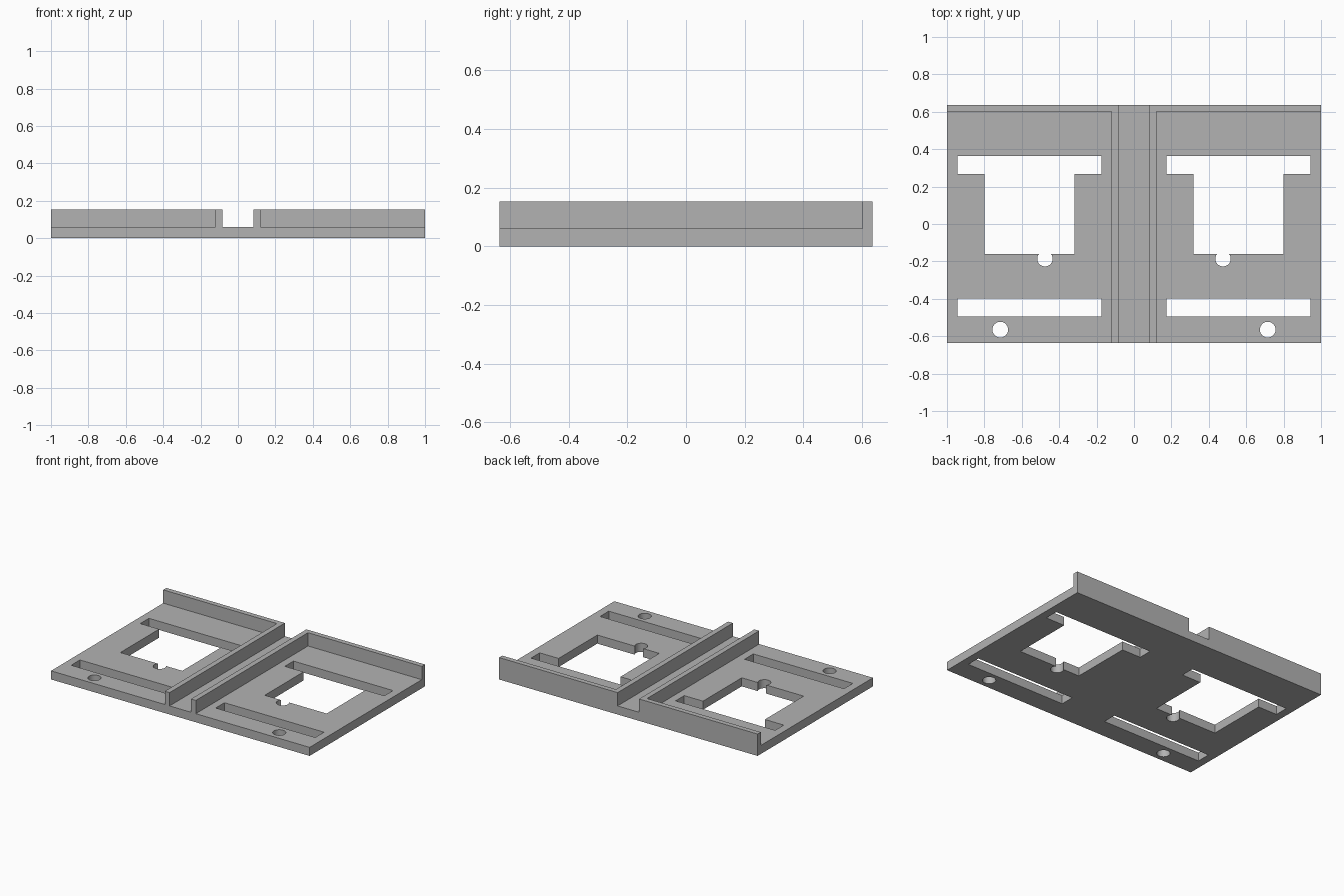
import bpy
import math

if "Cube" in bpy.data.objects:
    bpy.data.objects.remove(bpy.data.objects["Cube"], do_unlink=True)

WIDTH, DEPTH = 1.0, 0.637      # half sizes
FLOOR, TOP = 0.06, 0.153       # plate thickness and wall height

grey = bpy.data.materials.new("plain grey")
grey.use_nodes = True
colour = (0.45, 0.45, 0.45, 1)
grey.diffuse_color = colour
grey.node_tree.nodes["Principled BSDF"].inputs["Base Color"].default_value = colour


def box(name, x0, x1, y0, y1, z0, z1):
    bpy.ops.mesh.primitive_cube_add(
        size=1, location=((x0 + x1) / 2, (y0 + y1) / 2, (z0 + z1) / 2))
    ob = bpy.context.object
    ob.name = name
    ob.scale = (x1 - x0, y1 - y0, z1 - z0)
    bpy.ops.object.transform_apply(location=True, rotation=False, scale=True)
    ob.data.materials.append(grey)
    return ob


def hole(name, x, y, radius):
    bpy.ops.mesh.primitive_cylinder_add(
        vertices=40, radius=radius, depth=0.4, location=(x, y, 0))
    ob = bpy.context.object
    ob.name = name
    ob.data.materials.append(grey)
    return ob


def cut(target, cutter):
    cutter.hide_render = True
    mod = target.modifiers.new("cut", "BOOLEAN")
    mod.operation = "DIFFERENCE"
    mod.solver = "EXACT"
    mod.object = cutter
    bpy.context.view_layer.objects.active = target
    bpy.ops.object.modifier_apply(modifier=mod.name)
    bpy.data.objects.remove(cutter, do_unlink=True)


def side_box(name, side, x0, x1, *rest):
    a, b = sorted((side * x0, side * x1))
    return box(name, a, b, *rest)


# Solid block, from which the tray is carved
tray = box("double_tray", -WIDTH, WIDTH, -DEPTH, DEPTH, 0, TOP)

# Central channel between the two ribs
cut(tray, box("channel", -0.083, 0.083, -1, 1, FLOOR, 1))

for side in (-1, 1):
    # Open pocket, leaving the back wall and the centre rib
    cut(tray, side_box("pocket", side, 0.12, 1.2, -1, 0.602, FLOOR, 1))
    # Rear and front slots
    cut(tray, side_box("rear_slot", side, 0.174, 0.944, 0.268, 0.364, -0.2, 0.2))
    cut(tray, side_box("front_slot", side, 0.174, 0.944, -0.495, -0.398, -0.2, 0.2))
    # Window joined to the rear slot, with a round notch at its front edge
    cut(tray, side_box("window", side, 0.319, 0.798, -0.16, 0.31, -0.2, 0.2))
    cut(tray, hole("notch", side * 0.476, -0.186, 0.041))
    # Mounting hole
    cut(tray, hole("mounting_hole", side * 0.715, -0.565, 0.042))

bpy.ops.object.select_all(action="DESELECT")
tray.select_set(True)
bpy.context.view_layer.objects.active = tray
bpy.ops.object.shade_smooth_by_angle(angle=math.radians(30))
